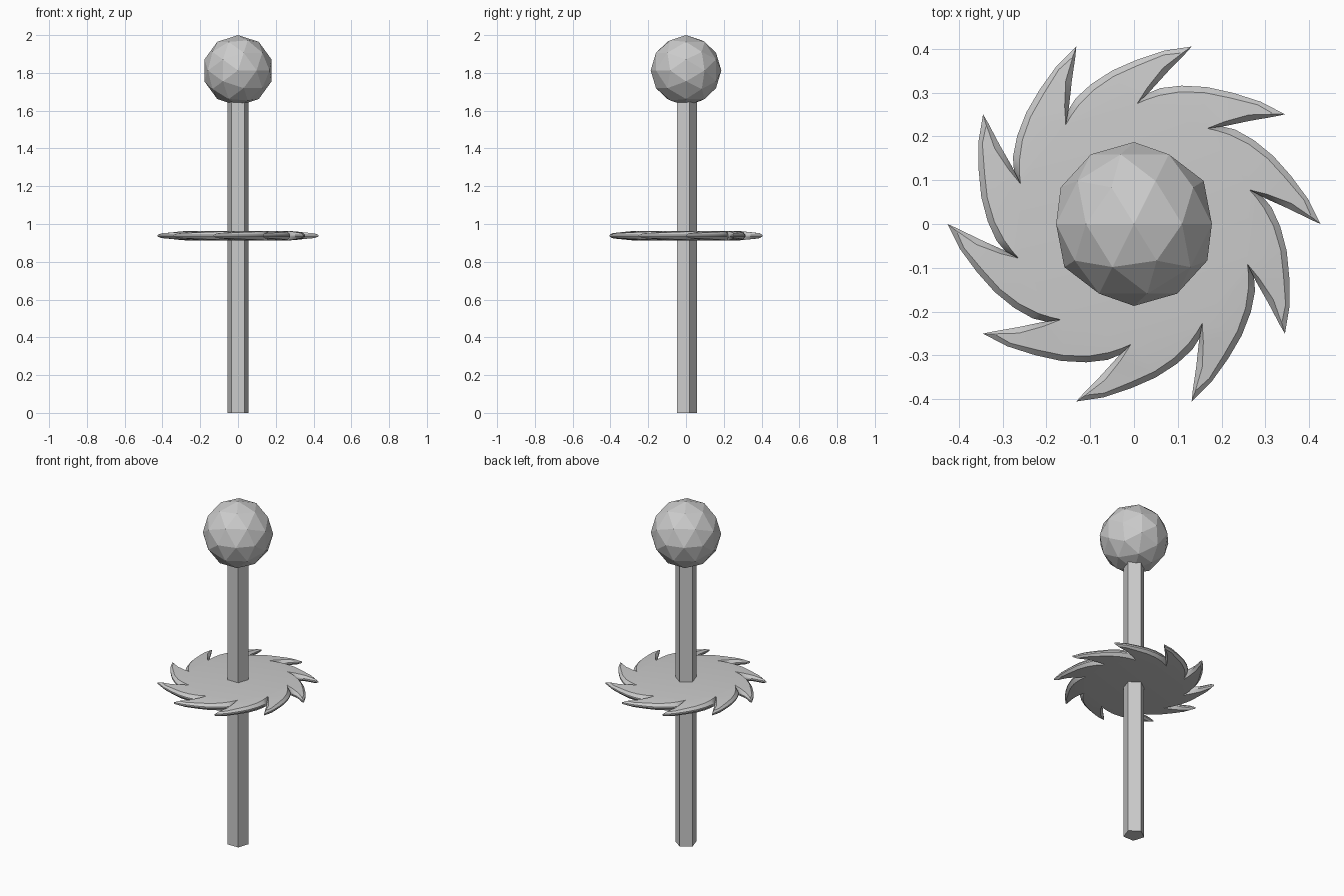
import bpy, bmesh
from math import sin, cos, radians, pi

if "Cube" in bpy.data.objects:
    bpy.data.objects.remove(bpy.data.objects["Cube"])

# Pole: five-sided prism with one corner facing back (+y)
R, TOP = 0.058, 1.68
bm = bmesh.new()
ring = [bm.verts.new((R * sin(2 * pi * i / 5), R * cos(2 * pi * i / 5), 0)) for i in range(5)]
base = bm.faces.new(ring)
ext = bmesh.ops.extrude_face_region(bm, geom=[base], use_keep_orig=True)
for v in ext["geom"]:
    if isinstance(v, bmesh.types.BMVert):
        v.co.z = TOP
bmesh.ops.recalc_face_normals(bm, faces=bm.faces)
mesh = bpy.data.meshes.new("pole")
bm.to_mesh(mesh)
bm.free()
bpy.context.collection.objects.link(bpy.data.objects.new("pole", mesh))

# Ball knob: low-poly sphere lying on its side
bpy.ops.mesh.primitive_ico_sphere_add(subdivisions=2, radius=0.187,
                                      location=(0, 0, 1.813), rotation=(pi / 2, 0, 0))
bpy.context.object.name = "ball_knob"

# Toothed disc: one tooth outline (degrees, radius) repeated ten times
TEETH, Z = 10, 0.938
NOTCH = 7
OUTER = [(0, .426), (8, .402), (17, .375), (26, .354), (35, .334), (43, .316),
         (48, .300), (51, .283), (47, .306), (41.5, .356), (37.3, .405)]
INNER = [(2.2, .406), (8, .392), (17, .361), (26, .340), (35, .319), (43, .299),
         (48.5, .285), (52.5, .275), (48.5, .312), (43.5, .362), (39, .398)]


def half_thickness(r):
    return 0.026 - 0.014 * max(0, r - 0.27) / 0.14


def add_ring(bm, pts, side, edge=None):
    out = []
    for k in range(TEETH):
        for a, r in pts:
            t = radians(a + 36 * k)
            h = edge if edge is not None else half_thickness(r)
            out.append(bm.verts.new((r * cos(t), r * sin(t), Z + side * h)))
    return out


bm = bmesh.new()
n, total = len(OUTER), len(OUTER) * TEETH
up_in, up_out = add_ring(bm, INNER, 1), add_ring(bm, OUTER, 1, 0.004)
lo_out, lo_in = add_ring(bm, OUTER, -1, 0.004), add_ring(bm, INNER, -1)

# Bevels and rim
rings = [up_in, up_out, lo_out, lo_in]
for a, b in zip(rings, rings[1:]):
    for i in range(total):
        j = (i + 1) % total
        bm.faces.new((a[i], b[i], b[j], a[j]))

# Tooth faces and the flat hub, above and below
for inner in (up_in, lo_in):
    for k in range(TEETH):
        start = k * n + NOTCH
        bm.faces.new([inner[(start + i) % total] for i in range(n + 1)])
    bm.faces.new([inner[k * n + NOTCH] for k in range(TEETH)])
bmesh.ops.recalc_face_normals(bm, faces=bm.faces)
bmesh.ops.triangulate(bm, faces=[f for f in bm.faces if len(f.verts) > 4])
mesh = bpy.data.meshes.new("toothed_disc")
bm.to_mesh(mesh)
bm.free()
disc = bpy.data.objects.new("toothed_disc", mesh)
bpy.context.collection.objects.link(disc)

bpy.ops.object.select_all(action='DESELECT')
disc.select_set(True)
bpy.context.view_layer.objects.active = disc
bpy.ops.object.shade_smooth_by_angle(angle=radians(30))
